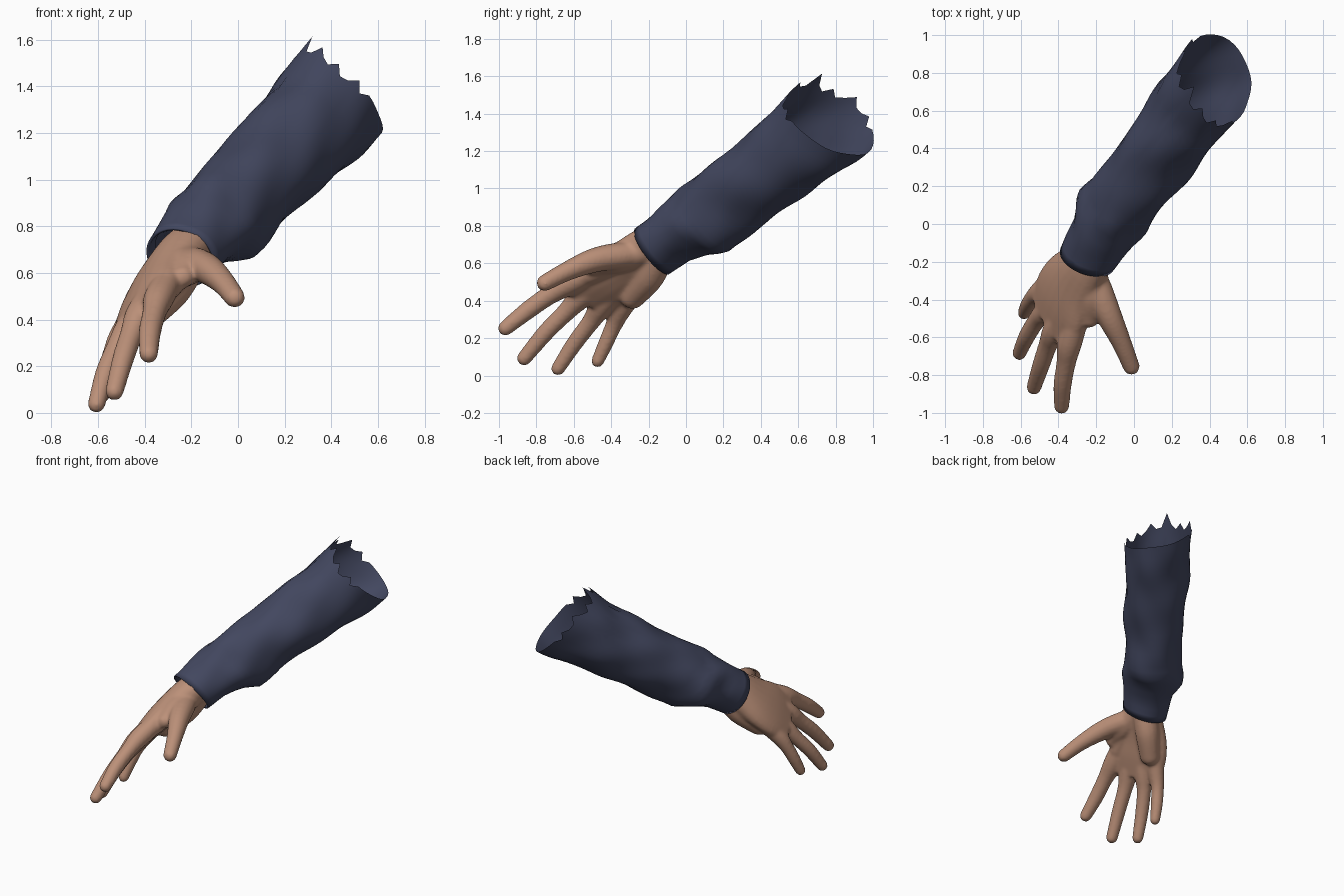
import bpy, bmesh, random
from math import sin, cos, pi, exp
from mathutils import Vector

random.seed(4)
if "Cube" in bpy.data.objects:
    bpy.data.objects.remove(bpy.data.objects["Cube"])


def material(name, rgb):
    m = bpy.data.materials.new(name)
    m.use_nodes = True
    m.diffuse_color = (*rgb, 1)
    bsdf = m.node_tree.nodes["Principled BSDF"]
    bsdf.inputs["Base Color"].default_value = (*rgb, 1)
    bsdf.inputs["Roughness"].default_value = 0.8
    return m


skin = material("skin", (0.50, 0.28, 0.19))
cloth = material("navy cloth", (0.055, 0.063, 0.115))


def finish(bm, name, mat):
    bmesh.ops.recalc_face_normals(bm, faces=bm.faces)
    me = bpy.data.meshes.new(name)
    bm.to_mesh(me)
    bm.free()
    me.materials.append(mat)
    me.polygons.foreach_set("use_smooth", [True] * len(me.polygons))
    ob = bpy.data.objects.new(name, me)
    bpy.context.collection.objects.link(ob)
    return ob


def catmull(rows, t):
    """Smooth interpolation through rows of numbers, t in 0..1."""
    x = t * (len(rows) - 1)
    i = min(int(x), len(rows) - 2)
    f = x - i
    p0, p1, p2, p3 = (rows[max(0, min(len(rows) - 1, i + k))] for k in (-1, 0, 1, 2))
    return [b + f * 0.5 * (c - a + f * (2 * a - 5 * b + 4 * c - d + f * (3 * (b - c) + d - a)))
            for a, b, c, d in zip(p0, p1, p2, p3)]


def bridge(bm, rings, capped):
    for r, q in zip(rings, rings[1:]):
        n = len(r)
        for j in range(n):
            bm.faces.new((r[j], r[(j + 1) % n], q[(j + 1) % n], q[j]))
    if capped:
        bm.faces.new(rings[0])
        bm.faces.new(rings[-1])


def loft(bm, sections, side, normal, seg=20):
    """Closed elliptical loft; sections are (centre, half width, half thickness)."""
    rings = []
    for c, a, b in sections:
        rings.append([bm.verts.new(c + side * a * cos(2 * pi * j / seg) + normal * b * sin(2 * pi * j / seg))
                      for j in range(seg)])
    bridge(bm, rings, True)


# ---- hand -------------------------------------------------------------
across = Vector((-0.47, 0.77, -0.44)).normalized()   # towards the little finger
palm_out = Vector((0.75, 0.085, -0.65)).normalized()
palm_rows = [(-0.165, -0.09, 0.75, 0.12, 0.1), (-0.245, -0.2, 0.675, 0.14, 0.105),
             (-0.335, -0.31, 0.57, 0.185, 0.092), (-0.39, -0.42, 0.485, 0.215, 0.078),
             (-0.44, -0.525, 0.4, 0.195, 0.052)]
bm = bmesh.new()
sections = []
for i in range(17):
    x, y, z, a, b = catmull(palm_rows, i / 16)
    sections.append((Vector((x, y, z)), a, b))
loft(bm, sections, across, palm_out)


def digit(rows):
    """Rounded tube through (x, y, z, radius) rows with a domed tip."""
    secs = []
    for i in range(25):
        x, y, z, r = catmull(rows, i / 24)
        secs.append((Vector((x, y, z)), r, r))
    tip, r, _ = secs[-1]
    d = (tip - secs[-3][0]).normalized()
    for k in (0.3, 0.6, 0.85, 0.97):
        w = r * (1 - k * k) ** 0.5
        secs.append((tip + d * r * k, w, w))
    side = (across - d * across.dot(d)).normalized()
    loft(bm, secs, side, d.cross(side), 14)


# web between thumb and index finger, in two overlapping folds
digit([(-0.21, -0.22, 0.67, 0.075), (-0.225, -0.38, 0.625, 0.082), (-0.235, -0.5, 0.585, 0.05)])
digit([(-0.23, -0.22, 0.68, 0.075), (-0.265, -0.38, 0.615, 0.078), (-0.3, -0.52, 0.545, 0.062)])
# heel of the palm on the little finger side
digit([(-0.2, -0.13, 0.66, 0.08), (-0.28, -0.195, 0.535, 0.083), (-0.38, -0.285, 0.425, 0.07)])
# thumb, then index to little finger, each from inside the palm to the tip
digit([(-0.24, -0.2, 0.66, 0.06), (-0.19, -0.35, 0.64, 0.077), (-0.13, -0.49, 0.615, 0.068),
       (-0.065, -0.63, 0.56, 0.053), (-0.014, -0.755, 0.495, 0.045)])
digit([(-0.28, -0.42, 0.60, 0.06), (-0.335, -0.61, 0.5, 0.068), (-0.358, -0.73, 0.43, 0.053),
       (-0.378, -0.85, 0.345, 0.049), (-0.383, -0.965, 0.253, 0.041)])
digit([(-0.34, -0.40, 0.55, 0.06), (-0.415, -0.55, 0.43, 0.065), (-0.455, -0.64, 0.34, 0.051),
       (-0.493, -0.75, 0.23, 0.047), (-0.53, -0.865, 0.092, 0.04)])
digit([(-0.37, -0.33, 0.51, 0.06), (-0.46, -0.45, 0.375, 0.062), (-0.515, -0.51, 0.285, 0.049),
       (-0.568, -0.597, 0.17, 0.045), (-0.607, -0.684, 0.037, 0.038)])
digit([(-0.39, -0.24, 0.49, 0.055), (-0.485, -0.345, 0.355, 0.057), (-0.533, -0.388, 0.265, 0.045),
       (-0.562, -0.43, 0.17, 0.041), (-0.582, -0.472, 0.077, 0.035)])
hand = finish(bm, "hand", skin)
fuse = hand.modifiers.new("fuse", "REMESH")
fuse.mode = "VOXEL"
fuse.voxel_size = 0.01
fuse.use_smooth_shade = True
soften = hand.modifiers.new("soften", "SMOOTH")
soften.factor = 0.5
soften.iterations = 10

# ---- sleeve -----------------------------------------------------------
arm = Vector((0.51, 0.69, 0.52)).normalized()
flat = Vector((0.8, -0.6, 0))
up = flat.cross(arm).normalized()
# distance along arm, centre offsets, half widths
profile = [(0.04, -0.087, 0.72, 0.145, 0.152), (0.25, -0.105, 0.728, 0.168, 0.157),
           (0.37, -0.132, 0.712, 0.205, 0.18), (0.48, -0.12, 0.69, 0.19, 0.221),
           (0.70, -0.115, 0.70, 0.195, 0.212), (0.95, -0.115, 0.70, 0.207, 0.222),
           (1.2, -0.115, 0.70, 0.215, 0.235), (1.6, -0.095, 0.73, 0.238, 0.28)]


def sleeve_point(s, th, shrink=0.0):
    i = 0
    while i < len(profile) - 2 and s > profile[i + 1][0]:
        i += 1
    lo, hi = profile[i], profile[i + 1]
    f = (s - lo[0]) / (hi[0] - lo[0])
    cu, cv, a, b = (p + (q - p) * f for p, q in zip(lo[1:], hi[1:]))
    # soft diagonal folds plus a puckered crease above the cuff
    fold = 0.005 * sin(3 * th + 9 * s) + 0.004 * sin(5 * th - 14 * s + 1) + 0.004 * sin(17 * s + 2 * th)
    fold *= min(1, max(0, s - 0.08) * 5)
    fold += 0.009 * exp(-((s - 0.42) / 0.05) ** 2) * sin(4 * th + 2)
    k = fold - shrink
    return arm * s + flat * (cu + (a + k) * cos(th)) + up * (cv + (b + k) * sin(th))


SEG, RINGS = 40, 30
bm = bmesh.new()
rings = [[] for _ in range(RINGS + 3)]
for j in range(SEG):
    th = 2 * pi * j / SEG
    start = 0.093 + 0.035 * cos(th) - 0.012 * sin(th)
    end = 1.455 + 0.095 * cos(th - 1.27 * pi)
    if 0.3 < th < 3.6:                         # ragged torn edge with one tall tatter
        end += (0.03 if j % 3 == 0 else -0.02) + random.uniform(-0.02, 0.02)
        end += 0.06 * exp(-((th - 1.9) / 0.2) ** 2)
    # turned-in hem of the cuff
    rings[0].append(bm.verts.new(sleeve_point(start + 0.06, th, 0.022)))
    rings[1].append(bm.verts.new(sleeve_point(start + 0.004, th, 0.012)))
    for i in range(RINGS + 1):
        rings[i + 2].append(bm.verts.new(sleeve_point(start + (end - start) * i / RINGS, th)))
bridge(bm, rings, False)
sleeve = finish(bm, "sleeve", cloth)
